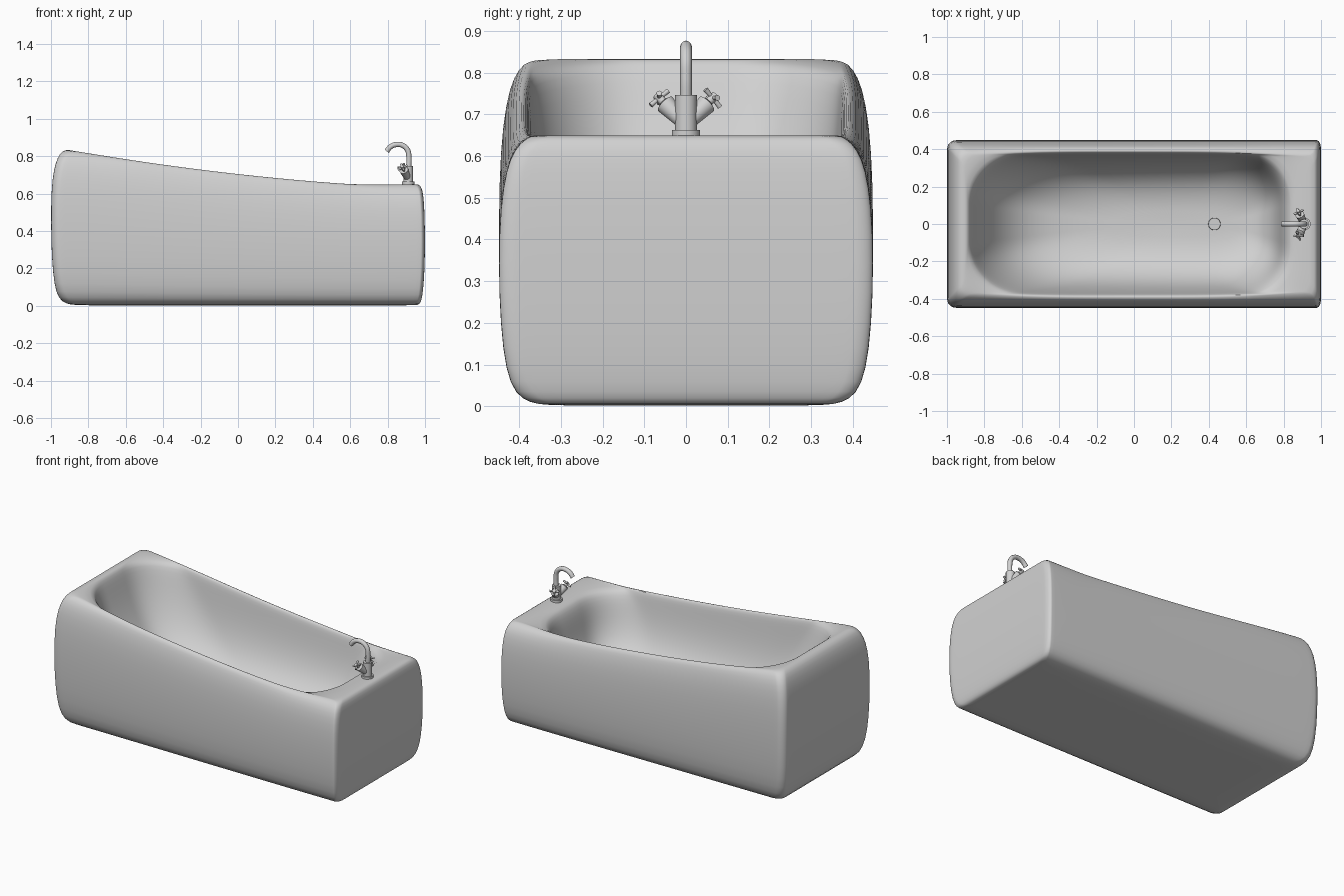
import bpy, bmesh, math
from mathutils import Vector

cube = bpy.data.objects.get("Cube")
if cube:
    bpy.data.objects.remove(cube, do_unlink=True)

grey = bpy.data.materials.new("light_grey")
grey.use_nodes = True
grey.diffuse_color = (0.64, 0.64, 0.64, 1)
grey.node_tree.nodes["Principled BSDF"].inputs["Base Color"].default_value = (0.64, 0.64, 0.64, 1)

FLOOR = 0.24  # inside floor height


def finish(ob, name, angle=40):
    ob.name = name
    ob.data.materials.clear()
    ob.data.materials.append(grey)
    bpy.ops.object.select_all(action='DESELECT')
    ob.select_set(True)
    bpy.context.view_layer.objects.active = ob
    bpy.ops.object.shade_smooth_by_angle(angle=math.radians(angle))
    return ob


def rim_height(x):
    """Height of the sweeping rim, flattening out at the tap deck."""
    c = max(-0.93, min(0.68, x))
    deck = min(max((x - 0.76) / 0.16, 0), 1)
    return 0.705 - 0.112 * c + 0.034 * c * c + 0.007 * deck * deck * (3 - 2 * deck)


def ring(x0, x1, half, bulge, r0, r1, ry, base, f, arc=8, side=14, end=8):
    """Rounded rectangle whose height follows the rim by the fraction f."""
    corners = [(x1 - r1, half - ry, r1, 0), (x0 + r0, half - ry, r0, 1),
               (x0 + r0, ry - half, r0, 2), (x1 - r1, ry - half, r1, 3)]
    pts = []
    for i, (cx, cy, rx, q) in enumerate(corners):
        for k in range(arc + 1):
            a = (q + k / arc) * math.pi / 2
            pts.append((cx + rx * math.cos(a), cy + ry * math.sin(a)))
        nx, ny, nr, nq = corners[(i + 1) % 4]
        a = nq * math.pi / 2
        goal = (nx + nr * math.cos(a), ny + ry * math.sin(a))
        last, n = pts[-1], (side if i % 2 == 0 else end)
        pts += [(last[0] + (goal[0] - last[0]) * k / n,
                 last[1] + (goal[1] - last[1]) * k / n) for k in range(1, n)]
    out = []
    for x, y in pts:
        y *= 1 + bulge / half * (1 - x ** 4)
        out.append((x, y, base + (rim_height(x) - base) * f))
    return out


# Outer shell: left end, right end, half width, bulge, height fraction
outer = [(-0.87, 0.955, 0.33, 0, 0.004), (-0.92, 0.97, 0.375, 0, 0.012),
         (-0.96, 0.982, 0.409, 0, 0.045), (-0.982, 0.99, 0.432, 0, 0.13),
         (-0.996, 0.998, 0.445, 0, 0.3), (-1, 1, 0.45, 0, 0.53),
         (-0.998, 0.998, 0.445, 0, 0.74), (-0.985, 0.993, 0.431, 0.003, 0.87),
         (-0.965, 0.987, 0.411, 0.009, 0.945), (-0.94, 0.975, 0.378, 0.03, 0.989),
         (-0.905, 0.955, 0.347, 0.046, 1)]
# Basin: left end, right end, half width, bulge, height fraction, left corner length
inner = [(-0.888, 0.85, 0.338, 0.046, 0.997, 0.24),
         (-0.873, 0.825, 0.331, 0.045, 0.96, 0.26),
         (-0.855, 0.805, 0.325, 0.045, 0.87, 0.29),
         (-0.825, 0.79, 0.316, 0.044, 0.72, 0.32),
         (-0.78, 0.778, 0.303, 0.042, 0.55, 0.35),
         (-0.72, 0.76, 0.282, 0.038, 0.38, 0.37),
         (-0.645, 0.735, 0.253, 0.032, 0.24, 0.38),
         (-0.555, 0.7, 0.215, 0.025, 0.135, 0.38),
         (-0.45, 0.655, 0.172, 0.018, 0.065, 0.36),
         (-0.32, 0.6, 0.12, 0.01, 0.022, 0.32),
         (-0.15, 0.53, 0.07, 0, 0.004, 0.26)]

bm = bmesh.new()
loops = [ring(-0.7, 0.8, 0.24, 0, 0.3, 0.3, 0.18, 0, 0.003)]
loops += [ring(a, b, h, k, 0.05, 0.022, 0.045, 0, f) for a, b, h, k, f in outer]
loops += [ring(a, b, h, k, r, r * 0.75, h * 0.66, FLOOR, f) for a, b, h, k, f, r in inner]
rows = [[bm.verts.new(p) for p in lp] for lp in loops]
# Level underside
for v in rows[0] + rows[1]:
    v.co.z = 0.002
count = len(rows[0])
for low, high in zip(rows, rows[1:]):
    for i in range(count):
        j = (i + 1) % count
        bm.faces.new((low[i], low[j], high[j], high[i]))
bm.faces.new(rows[0][::-1])
bm.faces.new(rows[-1])
bmesh.ops.recalc_face_normals(bm, faces=bm.faces)
mesh = bpy.data.meshes.new("bathtub")
bm.to_mesh(mesh)
bm.free()
tub = bpy.data.objects.new("bathtub", mesh)
bpy.context.collection.objects.link(tub)
finish(tub, "bathtub", 80)
tub.modifiers.new("soften", 'SUBSURF').levels = 1
tub.modifiers["soften"].render_levels = 1


def rod(name, start, stop, r1, r2=None, sides=24):
    """Tapered round bar between two points."""
    a, b = Vector(start), Vector(stop)
    bpy.ops.mesh.primitive_cone_add(vertices=sides, radius1=r1, radius2=r1 if r2 is None else r2,
                                    depth=(b - a).length, location=(a + b) / 2)
    ob = bpy.context.object
    ob.rotation_euler = (b - a).to_track_quat('Z', 'Y').to_euler()
    return finish(ob, name)


# Drain plug
rod("drain_plug", (0.43, 0, FLOOR - 0.01), (0.43, 0, FLOOR + 0.015), 0.035, 0.032)

# Tap body
TX = 0.91
rod("tap_flange", (TX, 0, 0.64), (TX, 0, 0.663), 0.034)
rod("tap_body", (TX, 0, 0.655), (TX, 0, 0.746), 0.026)

# Swan neck spout
path = [(0.912, 0.735), (0.914, 0.79), (0.906, 0.833), (0.881, 0.857),
        (0.848, 0.862), (0.816, 0.85), (0.795, 0.826)]
curve = bpy.data.curves.new("spout", 'CURVE')
curve.dimensions = '3D'
curve.bevel_depth = 0.014
curve.bevel_resolution = 4
curve.use_fill_caps = True
spline = curve.splines.new('BEZIER')
spline.bezier_points.add(len(path) - 1)
for p, (x, z) in zip(spline.bezier_points, path):
    p.co = (x, 0, z)
    p.handle_left_type = p.handle_right_type = 'AUTO'
spout = bpy.data.objects.new("spout", curve)
bpy.context.collection.objects.link(spout)
bpy.ops.object.select_all(action='DESELECT')
spout.select_set(True)
bpy.context.view_layer.objects.active = spout
bpy.ops.object.convert(target='MESH')
finish(bpy.context.object, "spout")

# Valves with cross handles on both sides
for side, label in ((1, "back"), (-1, "front")):
    root = Vector((TX - 0.002, side * 0.005, 0.68))
    axis = Vector((-0.33, side * 0.7, 0.7)).normalized()
    shoulder = root + axis * 0.067
    hub = root + axis * 0.088
    rod(label + "_valve", root, shoulder, 0.017, 0.024)
    rod(label + "_valve_cap", shoulder, root + axis * 0.073, 0.024, 0.012)
    rod(label + "_stem", shoulder, root + axis * 0.098, 0.01)
    u = axis.cross(Vector((1, 0, 0))).normalized()
    v = axis.cross(u)
    for k, d in enumerate((u + v * 0.3, v - u * 0.3)):
        d = d.normalized() * 0.028
        for s in (-1, 1):
            rod(f"{label}_handle_arm_{k}", hub, hub + d * s, 0.0045, 0.0065, sides=12)
